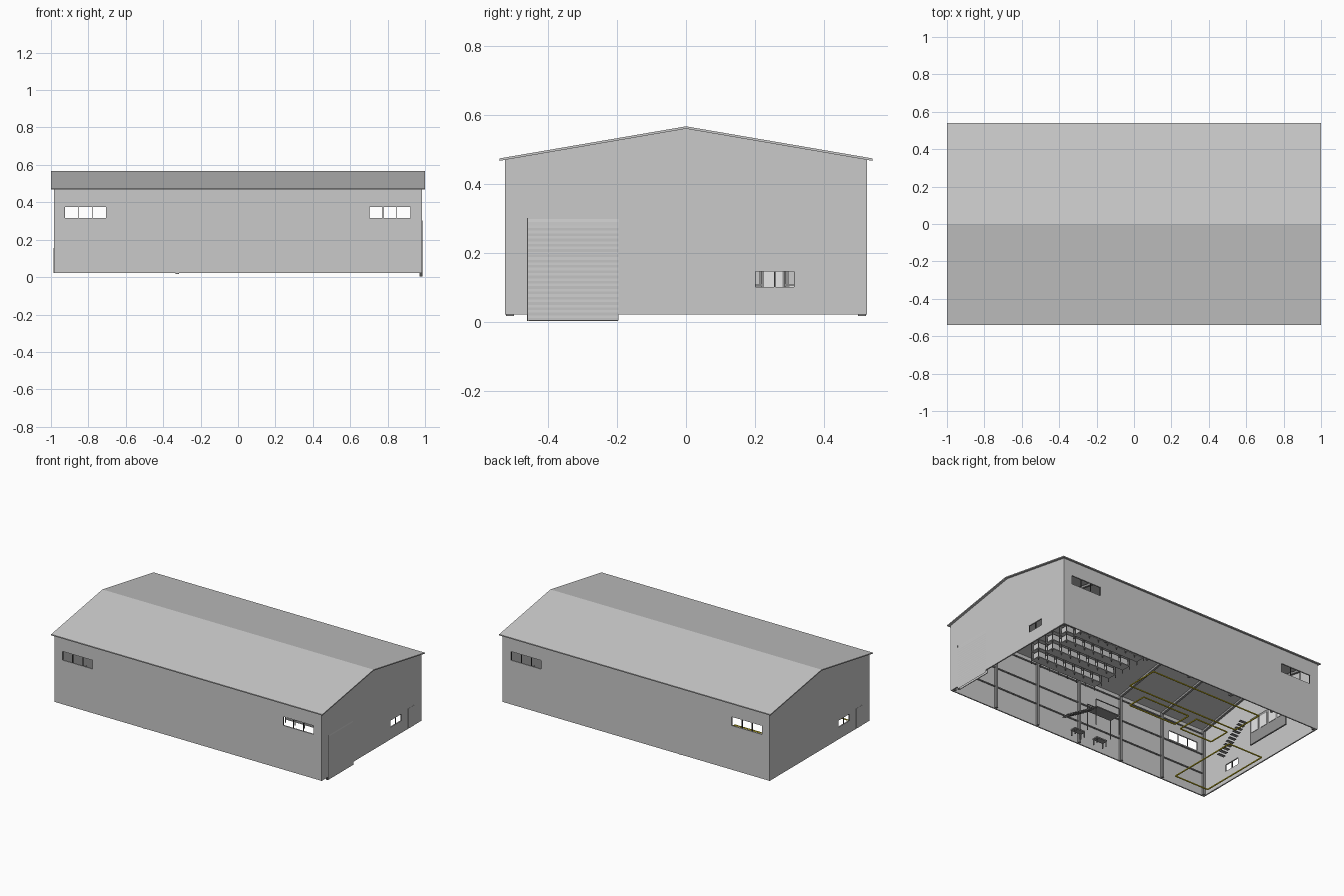
import bpy, bmesh
from mathutils import Vector

if "Cube" in bpy.data.objects:
    bpy.data.objects.remove(bpy.data.objects["Cube"])


def material(name, rgb):
    m = bpy.data.materials.new(name)
    m.use_nodes = True
    m.diffuse_color = (*rgb, 1)
    m.node_tree.nodes["Principled BSDF"].inputs["Base Color"].default_value = (*rgb, 1)
    return m


CLAD = material("grey cladding", (0.59, 0.59, 0.59))
STEEL = material("mid grey steel", (0.3, 0.3, 0.3))
FRAME = material("dark window frame", (0.08, 0.08, 0.08))
WHITE = material("white panel", (0.95, 0.95, 0.95))
YELLOW = material("yellow marking", (0.8, 0.65, 0.02))

HX, HY = 0.985, 0.525      # outer wall faces
BASE, RIDGE, SLOPE = 0.022, 0.56, 0.172
WALL = 0.008


def roof_z(y):
    return RIDGE - SLOPE * abs(y)


def finish(name, bm, mat):
    bmesh.ops.recalc_face_normals(bm, faces=bm.faces)
    me = bpy.data.meshes.new(name)
    bm.to_mesh(me)
    bm.free()
    me.materials.append(mat)
    ob = bpy.data.objects.new(name, me)
    bpy.context.collection.objects.link(ob)
    return ob


def boxes(name, mat, spans):
    """One object from boxes given as ((x0, x1), (y0, y1), (z0, z1))."""
    bm = bmesh.new()
    for span in spans:
        vs = bmesh.ops.create_cube(bm, size=1)["verts"]
        for v in vs:
            v.co = Vector([(a + b) / 2 + c * (b - a) for c, (a, b) in zip(v.co, span)])
    return finish(name, bm, mat)


def prism(name, mat, profile, x0, x1):
    """Extrude a (y, z) profile along x."""
    bm = bmesh.new()
    f = bm.faces.new([bm.verts.new((x0, y, z)) for y, z in profile])
    new = bmesh.ops.extrude_face_region(bm, geom=[f])["geom"]
    for v in new:
        if isinstance(v, bmesh.types.BMVert):
            v.co.x = x1
    return finish(name, bm, mat)


def bars(name, mat, lines, w):
    """Square bars, each between two points."""
    bm = bmesh.new()
    for a, b in lines:
        a, b = Vector(a), Vector(b)
        rot = (b - a).to_track_quat("Z", "Y")
        for v in bmesh.ops.create_cube(bm, size=1)["verts"]:
            v.co = (a + b) / 2 + rot @ Vector((v.co.x * w, v.co.y * w, v.co.z * (b - a).length))
    return finish(name, bm, mat)


# Wall shell
walls = prism("walls", CLAD, [(-HY, BASE), (HY, BASE), (HY, roof_z(HY)), (0, RIDGE),
                              (-HY, roof_z(HY))], -HX, HX)
LONG_WIN = [(-0.928, -0.705), (0.7, 0.924)]
WZ = (0.316, 0.374)
inner = boxes("inner_cutter", CLAD, [((WALL - HX, HX - WALL), (WALL - HY, HY - WALL), (-1, 1))])
holes = [(wx, (s * HY - 0.03, s * HY + 0.03), WZ) for wx in LONG_WIN for s in (-1, 1)]
for s in (-1, 1):
    holes.append(((s * HX - 0.03, s * HX + 0.03), tuple(sorted((s * 0.2, s * 0.315))),
                  (0.102, 0.147)))
openings = boxes("opening_cutter", CLAD, holes)
for cutter in (inner, openings):
    mod = walls.modifiers.new("cut", "BOOLEAN")
    mod.operation, mod.solver, mod.object = "DIFFERENCE", "EXACT", cutter
    bpy.context.view_layer.objects.active = walls
    bpy.ops.object.modifier_apply(modifier="cut")
    bpy.data.objects.remove(cutter)

# Window mullions
frames = []
for x0, x1 in LONG_WIN:
    for s in (-1, 1):
        ys = tuple(sorted((s * (HY - 0.001), s * (HY - 0.007))))
        for i in range(4):
            xm = x0 + (x1 - x0) * i / 3
            frames.append(((xm - 0.002, xm + 0.002), ys, WZ))
for s in (-1, 1):
    xs = tuple(sorted((s * (HX - 0.001), s * (HX - 0.007))))
    for y in (0.2, 0.2575, 0.315):
        frames.append((xs, (s * y - 0.002, s * y + 0.002), (0.102, 0.147)))
boxes("window_frames", FRAME, frames)

# Side doors, just proud of the end walls
for s, name in ((1, "left_end_door"), (-1, "right_end_door")):
    boxes(name, CLAD, [(tuple(sorted((s * (HX - 0.009), s * (HX + 0.001)))),
                        tuple(sorted((s * 0.386, s * 0.446))), (BASE, 0.156))])

# Roller door with a shallow ripple and a rounded top
n = 36
profile = [(HX + 0.002 + 0.0006 * (i % 2), 0.004 + 0.276 * i / n) for i in range(n + 1)]
profile += [(HX + 0.0015, 0.29), (HX, 0.298), (HX - 0.004, 0.304)]
bm = bmesh.new()
prev = None
for x, z in profile:
    row = [bm.verts.new((x, y, z)) for y in (-0.458, -0.195)]
    if prev:
        bm.faces.new((prev[0], prev[1], row[1], row[0]))
    prev = row
finish("roller_door", bm, CLAD)
boxes("roller_door_guide", FRAME, [((HX - 0.012, HX + 0.002), (-0.461, -0.458), (0.003, 0.302))])
boxes("roller_door_back", CLAD, [((HX - 0.014, HX - 0.009), (-0.456, -0.197), (0.003, 0.3))])

# Roof slopes
for s, side in ((-1, "front"), (1, "back")):
    prism(f"{side}_roof", CLAD,
          [(0, RIDGE), (s * 0.54, roof_z(0.54)), (s * 0.54, roof_z(0.54) + 0.007),
           (0, RIDGE + 0.007)], -1, 1)

# Portal frames, girts and purlins
FY = HY - 0.018
posts, girts = [], []
for i in range(7):
    x = -0.968 + 1.936 * i / 6
    for s in (-1, 1):
        posts.append(((x, s * FY, 0.023), (x, s * FY, roof_z(FY) - 0.008)))
        posts.append(((x, s * FY, roof_z(FY) - 0.012), (x, 0, RIDGE - 0.012)))
for s in (-1, 1):
    for z in (0.17, 0.3, 0.44):
        girts.append(((-0.97, s * (FY + 0.004), z), (0.97, s * (FY + 0.004), z)))
bars("portal_frames", STEEL, posts, 0.014)
bars("girts", STEEL, girts, 0.007)
boxes("column_bases", STEEL, [((-0.335, -0.315), (s * 0.51 - 0.011, s * 0.51 + 0.011),
                               (0.018, 0.024)) for s in (-1, 1)])

# Storage racks loaded with boxes
uprights, shelves, cartons = [], [], []
for k in range(4):
    y = 0.45 - 0.13 * k
    for i in range(8):
        x = 0.82 - 0.49 * i / 7
        for dy in (-0.032, 0.032):
            uprights.append(((x, y + dy, 0.024), (x, y + dy, 0.19)))
        if i < 7:
            for z in (0.05, 0.11):
                cartons.append(((x - 0.062, x - 0.008), (y - 0.025, y + 0.025), (z, z + 0.04)))
    for z in (0.045, 0.105, 0.165):
        shelves.append(((0.33, 0.82), (y - 0.032, y + 0.032), (z, z + 0.005)))
bars("rack_uprights", STEEL, uprights, 0.005)
boxes("rack_shelves", CLAD, shelves)
boxes("rack_cartons", CLAD, cartons)

# Platform with stair and rails near the middle of the front
boxes("platform", STEEL, [((-0.12, 0.06), (-0.36, -0.28), (0.15, 0.156))])
boxes("stair_treads", STEEL, [((0.06 + 0.02 * i, 0.08 + 0.02 * i), (-0.35, -0.3),
                               (0.14 - 0.012 * i, 0.144 - 0.012 * i)) for i in range(10)])
rails = [((0.06, y, 0.15), (0.26, y, 0.03)) for y in (-0.35, -0.3)]
rails += [((x, y, 0.024), (x, y, 0.2)) for x in (-0.12, 0.06) for y in (-0.36, -0.28)]
rails += [((-0.12, y, 0.2), (0.06, y, 0.2)) for y in (-0.36, -0.28)]
bars("platform_rails", STEEL, rails, 0.005)

# Workbenches
for i, x in enumerate((0.05, -0.12)):
    boxes(f"workbench_{i + 1}", STEEL, [((x - 0.04, x + 0.04), (-0.48, -0.44), (0.06, 0.068))] + [
        ((x + a - 0.003, x + a + 0.003), (y, y + 0.005), (0.024, 0.06))
        for a in (-0.035, 0.035) for y in (-0.478, -0.447)])

# Office partition with panes and a stair
boxes("office_partition", STEEL, [((-0.81, -0.8), (0.12, 0.45), (0.024, 0.2))])
boxes("office_panes", WHITE, [((-0.813, -0.797), (y, y + 0.06), (0.1, 0.18))
                              for y in (0.14, 0.22, 0.3, 0.38)])
boxes("office_stair", STEEL, [((-0.78, -0.73), (0.1 - 0.02 * i, 0.12 - 0.02 * i),
                               (0.17 - 0.014 * i, 0.174 - 0.014 * i)) for i in range(11)])

# Yellow floor marking outlines
marks = []
for x0, x1, y0, y1 in ((-0.62, 0.2, 0.2, 0.42), (-0.3, 0.05, 0.02, 0.15),
                       (-0.6, -0.36, 0.0, 0.15), (-0.95, -0.7, -0.45, 0.05)):
    c = [(x0, y0, 0.027), (x1, y0, 0.027), (x1, y1, 0.027), (x0, y1, 0.027)]
    marks += list(zip(c, c[1:] + c[:1]))
bars("floor_markings", YELLOW, marks, 0.006)
